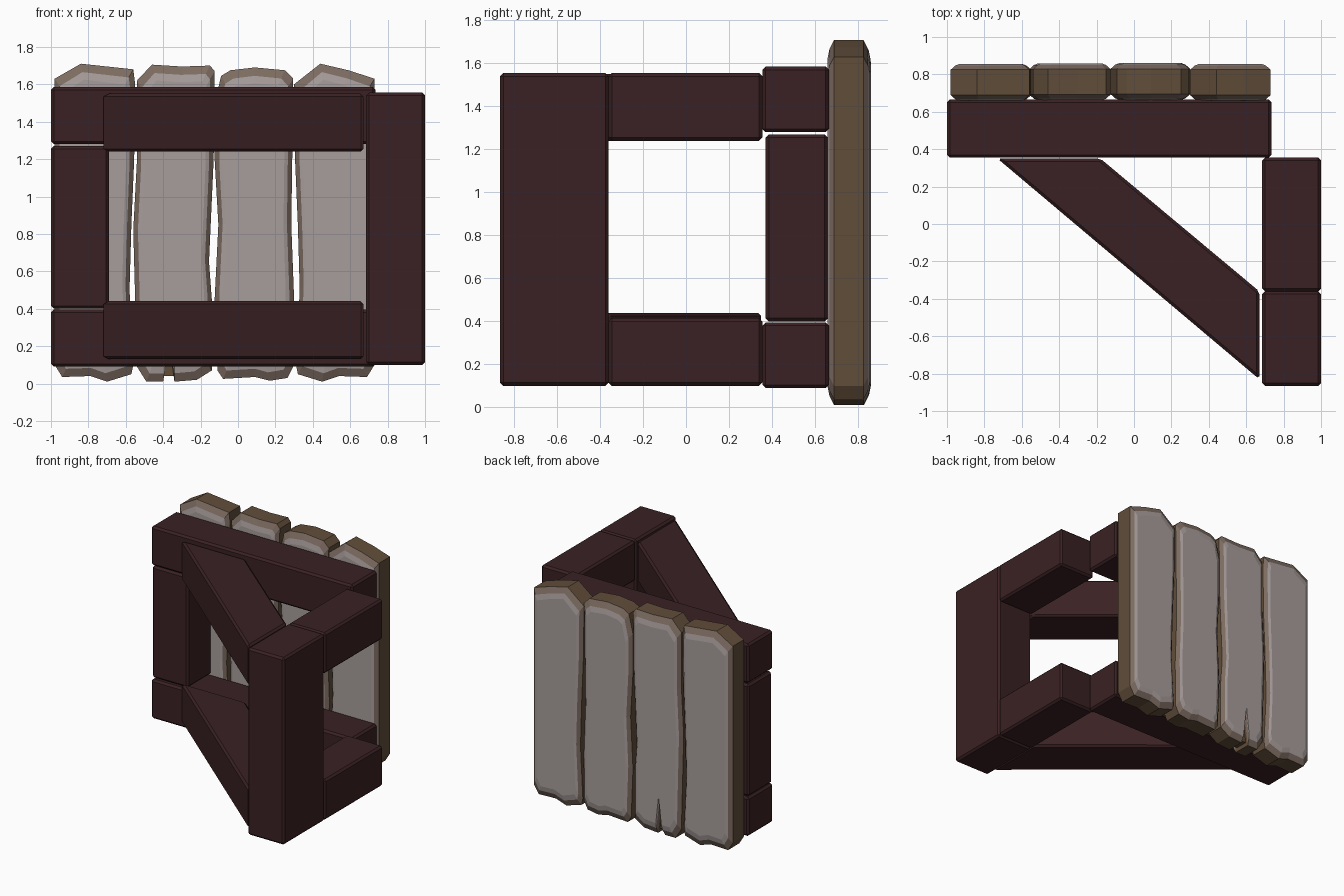
import bpy
import bmesh

cube = bpy.data.objects.get("Cube")
if cube:
    bpy.data.objects.remove(cube, do_unlink=True)


def material(name, color):
    mat = bpy.data.materials.new(name)
    mat.use_nodes = True
    mat.diffuse_color = (*color, 1)
    mat.node_tree.nodes["Principled BSDF"].inputs["Base Color"].default_value = (*color, 1)
    return mat


DARK = material("dark_red_brown_wood", (0.042, 0.015, 0.017))
GREY = material("weathered_grey_wood", (0.39, 0.34, 0.33))
WORN = material("worn_edge_wood", (0.205, 0.15, 0.12))
BROWN = material("brown_cut_wood", (0.12, 0.075, 0.042))


def finish(name, bm, materials):
    bmesh.ops.recalc_face_normals(bm, faces=bm.faces[:])
    mesh = bpy.data.meshes.new(name)
    bm.to_mesh(mesh)
    bm.free()
    obj = bpy.data.objects.new(name, mesh)
    bpy.context.collection.objects.link(obj)
    for mat in materials:
        mesh.materials.append(mat)
    return obj


def loft(bm, rings, side_slots, cap_slot):
    """Join matching rings of points into a closed solid."""
    loops = [[bm.verts.new(p) for p in ring] for ring in rings]
    for low, high, slot in zip(loops, loops[1:], side_slots):
        for i in range(len(low)):
            j = (i + 1) % len(low)
            bm.faces.new((low[i], low[j], high[j], high[i])).material_index = slot
    for loop in (loops[0], loops[-1]):
        bm.faces.new(loop).material_index = cap_slot


def beam(name, plan, bottom, top):
    """Extrude a plan shape upwards and chamfer its edges."""
    bm = bmesh.new()
    loft(bm, [[(x, y, z) for x, y in plan] for z in (bottom, top)], [0], 0)
    obj = finish(name, bm, [DARK])
    bevel = obj.modifiers.new("chamfer", 'BEVEL')
    bevel.width = 0.015
    bevel.segments = 1
    return obj


def rect(x0, x1, y0, y1):
    return [(x0, y0), (x1, y0), (x1, y1), (x0, y1)]


def plank(name, outline, shift=0, y_mid=0.757):
    """Rough board with a cut edge, a worn chamfer and a grey face on both sides."""
    xs = [x for x, z in outline]
    zs = [z for x, z in outline]
    cx, cz = (min(xs) + max(xs)) / 2, (min(zs) + max(zs)) / 2
    half_w, half_h = max(xs) - cx, max(zs) - cz

    def ring(y, in_x, in_z):
        kx, kz = 1 - in_x / half_w, 1 - in_z / half_h
        return [(cx + (x - cx) * kx + shift, y_mid + y, cz + (z - cz) * kz)
                for x, z in outline]

    steps = [(0.098, 0.045, 0.085), (0.09, 0.025, 0.045), (0.068, 0, 0)]
    rings = [ring(-y, a, b) for y, a, b in steps]
    rings += [ring(y, a, b) for y, a, b in reversed(steps)]
    bm = bmesh.new()
    loft(bm, rings, [0, 1, 2, 1, 0], 0)
    return finish(name, bm, [GREY, WORN, BROWN])


# Corner post and left back post
beam("front_post", rect(0.685, 1, -0.865, -0.36), 0.10, 1.555)
beam("back_post", rect(-1, -0.69, 0.37, 0.66), 0.40, 1.27)

# Horizontal beams and diagonal braces, lower and upper
brace = [(-0.73, 0.35), (0.67, -0.83), (0.67, -0.36), (-0.18, 0.35)]
for level, rail_z, side_z, brace_z in (("lower", 0.09, 0.10, 0.13),
                                       ("upper", 1.28, 1.24, 1.24)):
    beam(level + "_back_rail", rect(-1, 0.735, 0.355, 0.665), rail_z, rail_z + 0.305)
    beam(level + "_side_beam", rect(0.685, 1, -0.36, 0.355), side_z, side_z + 0.315)
    beam(level + "_diagonal_brace", brace, brace_z, brace_z + 0.31)

# Back planks, the two outer ones sharing a shape
outer = [(-0.98, 0.10), (-0.94, 0.035), (-0.79, 0.04), (-0.70, 0.01), (-0.57, 0.05),
         (-0.56, 0.10), (-0.58, 0.5), (-0.57, 0.85), (-0.555, 1.2), (-0.55, 1.6),
         (-0.56, 1.68), (-0.84, 1.71), (-0.98, 1.63)]
split = [(-0.54, 0.09), (-0.49, 0.01), (-0.40, 0.01), (-0.37, 0.25), (-0.34, 0.01),
         (-0.22, 0.02), (-0.14, 0.07), (-0.14, 0.45), (-0.155, 0.65), (-0.13, 1.2),
         (-0.125, 1.67), (-0.15, 1.70), (-0.30, 1.695), (-0.46, 1.705), (-0.54, 1.62),
         (-0.54, 1.2), (-0.56, 0.82)]
inner = [(-0.11, 0.07), (-0.08, 0.025), (0.09, 0.035), (0.17, 0.015), (0.265, 0.03),
         (0.295, 0.09), (0.30, 0.45), (0.285, 0.85), (0.29, 1.2), (0.295, 1.63),
         (0.25, 1.675), (0.09, 1.69), (-0.04, 1.675), (-0.09, 1.645), (-0.125, 1.5),
         (-0.125, 1.2), (-0.105, 0.85), (-0.125, 0.45)]
plank("right_outer_plank", outer)
plank("split_plank", split, y_mid=0.76)
plank("left_inner_plank", inner, y_mid=0.762)

# The left outer plank has its straight edge on the outside
left_outer = [(-0.25 - x, z) for x, z in outer]
left_outer = [(x, 1.675 if z == 1.71 else 1.71 if z == 1.68 else z) for x, z in left_outer]
for i, (x, z) in enumerate(left_outer):
    if z > 1.7:
        left_outer[i] = (x + 0.13, z)
plank("left_outer_plank", left_outer)

# Brown wood filling the middle of the split
bm = bmesh.new()
loft(bm, [[(x, y, z) for x, z in ((-0.40, 0.04), (-0.34, 0.04), (-0.37, 0.27))]
          for y in (0.71, 0.81)], [0], 0)
finish("split_core", bm, [BROWN])
